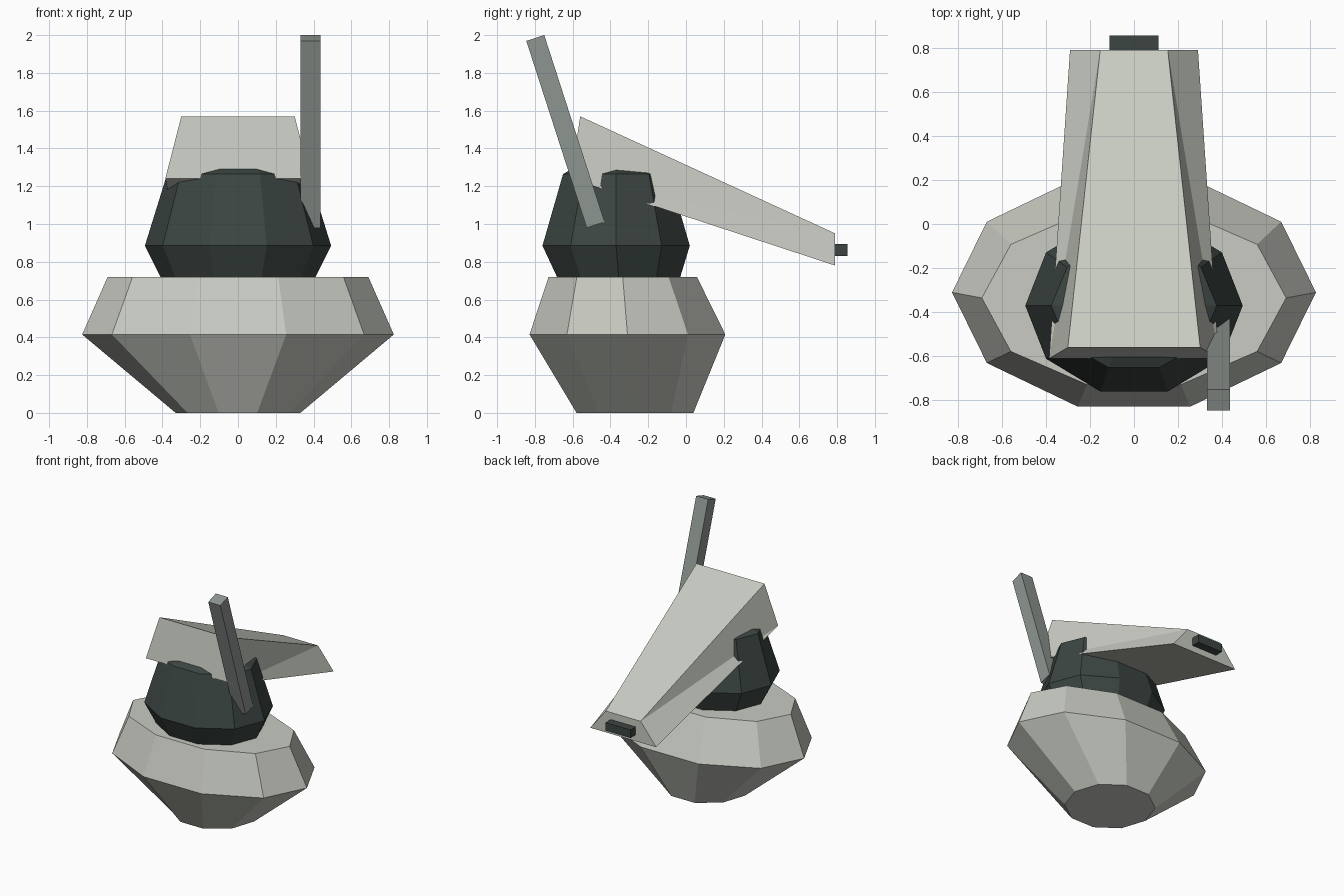
import bpy, bmesh
from math import sin, cos, tau, atan2
from mathutils import Matrix

if "Cube" in bpy.data.objects:
    bpy.data.objects.remove(bpy.data.objects["Cube"])


def material(name, rgb):
    m = bpy.data.materials.new(name)
    m.diffuse_color = (*rgb, 1)
    m.use_nodes = True
    m.node_tree.nodes["Principled BSDF"].inputs["Base Color"].default_value = m.diffuse_color
    return m


LIGHT = material("light_grey", (0.58, 0.60, 0.54))
DARK = material("dark_grey", (0.045, 0.06, 0.055))
MID = material("mid_grey", (0.27, 0.30, 0.28))


def finish(name, bm, mat):
    bmesh.ops.recalc_face_normals(bm, faces=bm.faces)
    mesh = bpy.data.meshes.new(name)
    bm.to_mesh(mesh)
    bm.free()
    mesh.materials.append(mat)
    ob = bpy.data.objects.new(name, mesh)
    bpy.context.collection.objects.link(ob)
    return ob


def loft(name, rings, mat, sides=10):
    """Stack of elliptical rings: (z, centre_y, radius_x, radius_y)."""
    bm = bmesh.new()
    loops = [[bm.verts.new((rx * cos(tau * i / sides), cy + ry * sin(tau * i / sides), z))
              for i in range(sides)] for z, cy, rx, ry in rings]
    for a, b in zip(loops, loops[1:]):
        for i in range(sides):
            j = (i + 1) % sides
            bm.faces.new((a[i], a[j], b[j], b[i]))
    bm.faces.new(loops[0][::-1])
    bm.faces.new(loops[-1])
    return finish(name, bm, mat)


def box(name, size, loc, mat, tilt=0):
    bm = bmesh.new()
    m = (Matrix.Translation(loc) @ Matrix.Rotation(tilt, 4, 'X')
         @ Matrix.Diagonal((*size, 1)))
    bmesh.ops.create_cube(bm, size=1, matrix=m)
    return finish(name, bm, mat)


# Faceted lower body
loft("body", [(0, -0.27, 0.33, 0.325), (0.415, -0.31, 0.825, 0.545),
              (0.72, -0.335, 0.69, 0.413)], LIGHT)

# Dark turret dome sitting in the body
loft("turret", [(0.70, -0.355, 0.40, 0.335), (0.885, -0.37, 0.493, 0.41),
                (1.265, -0.37, 0.375, 0.295), (1.34, -0.37, 0.19, 0.15)], DARK)

# Tapered sloping hood, sides folded along a diagonal
bm = bmesh.new()
ends = [(-0.56, 1.57, 0.30), (-0.61, 1.24, 0.385), (0.79, 0.95, 0.153), (0.79, 0.78, 0.29)]
(ftl, fbl, btl, bbl), (ftr, fbr, btr, bbr) = [
    [bm.verts.new((s * x, y, z)) for y, z, x in ends] for s in (-1, 1)]
for f in [(ftl, ftr, btr, btl), (fbl, bbl, bbr, fbr), (ftl, fbl, fbr, ftr), (btl, btr, bbr, bbl),
          (ftl, btl, fbl), (btl, bbl, fbl), (ftr, fbr, btr), (btr, fbr, bbr)]:
    bm.faces.new(f)
finish("hood", bm, LIGHT)

# Small nozzle at the low end of the hood
box("nozzle", (0.22, 0.10, 0.064), (0, 0.805, 0.862), DARK)

# Leaning mast on the side of the turret
box("mast", (0.106, 0.10, 1.04), (0.383, -0.638, 1.49), MID, atan2(0.32, 0.99))
